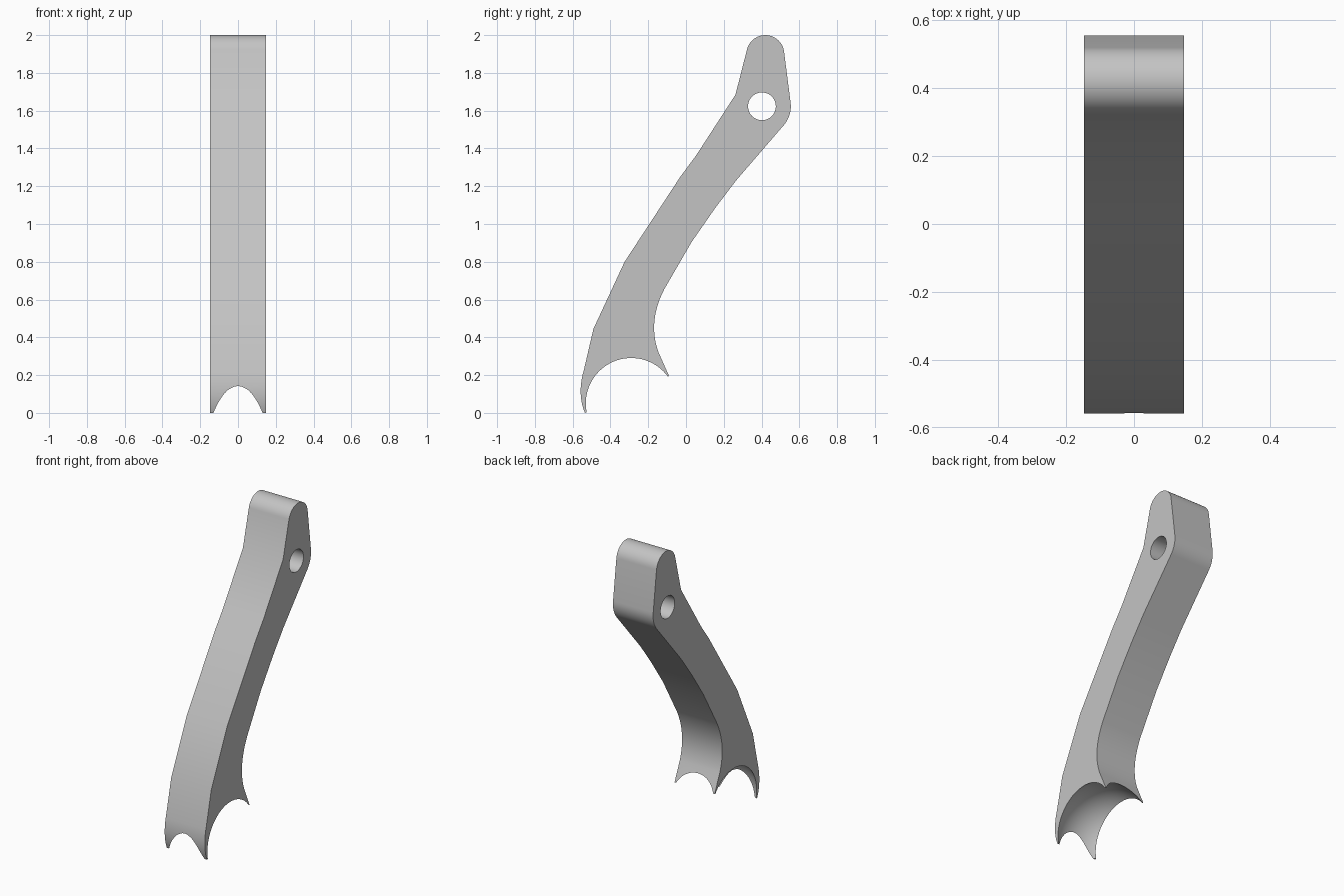
import bpy, bmesh
from math import sin, cos, radians

if "Cube" in bpy.data.objects:
    bpy.data.objects.remove(bpy.data.objects["Cube"])

HALF_WIDTH = 0.147


def arc(cy, cz, r, start, end, steps):
    """Points (y, z) along an arc, angles in degrees."""
    angles = [radians(start + (end - start) * i / steps) for i in range(steps + 1)]
    return [(cy + r * cos(a), cz + r * sin(a)) for a in angles]


def curve(p0, p1, p2, steps):
    """Quadratic bend from p0 to p2, pulled towards p1."""
    ts = [i / steps for i in range(steps + 1)]
    return [tuple((1 - t) ** 2 * a + 2 * t * (1 - t) * b + t * t * c
                  for a, b, c in zip(p0, p1, p2)) for t in ts]


# Side outline: front edge, rounded head, pivot corner, back edge, foot
profile = curve((-0.535, 0), (-0.578, 0.10), (-0.54, 0.23), 10)
profile += [(-0.49, 0.445), (-0.325, 0.80), (-0.03, 1.25), (0.055, 1.365), (0.262, 1.685)]
profile += arc(0.42, 1.9, 0.1, 165, 8, 20)
profile += arc(0.402, 1.623, 0.153, 8, -40, 8)
profile += [(0.265, 1.23), (0.155, 1.085), (0.03, 0.905)]
profile += curve((-0.115, 0.655), (-0.205, 0.48), (-0.145, 0.32), 14)
profile += [(-0.09, 0.196), (-0.29, 0.05)]

# Arm: outline extruded across the width
bm = bmesh.new()
side = bm.faces.new([bm.verts.new((-HALF_WIDTH, y, z)) for y, z in profile])
ext = bmesh.ops.extrude_face_region(bm, geom=[side])
bmesh.ops.translate(bm, vec=(2 * HALF_WIDTH, 0, 0),
                    verts=[v for v in ext["geom"] if isinstance(v, bmesh.types.BMVert)])
bmesh.ops.recalc_face_normals(bm, faces=bm.faces)
mesh = bpy.data.meshes.new("arm")
bm.to_mesh(mesh)
bm.free()
arm = bpy.data.objects.new("arm", mesh)
bpy.context.collection.objects.link(arm)

# Cutters: pivot hole and ball socket in the foot
bpy.ops.mesh.primitive_cylinder_add(vertices=48, radius=0.0735, depth=1,
                                    location=(0, 0.402, 1.623), rotation=(0, radians(90), 0))
hole_cutter = bpy.context.object
hole_cutter.name = "hole_cutter"
bpy.ops.mesh.primitive_uv_sphere_add(segments=96, ring_count=48, radius=0.282,
                                     location=(0, -0.29, 0.05))
socket_cutter = bpy.context.object
socket_cutter.name = "socket_cutter"

bpy.ops.object.select_all(action="DESELECT")
bpy.context.view_layer.objects.active = arm
arm.select_set(True)
for cutter in (hole_cutter, socket_cutter):
    cutter.hide_render = True
    mod = arm.modifiers.new(cutter.name, "BOOLEAN")
    mod.operation = "DIFFERENCE"
    mod.solver = "EXACT"
    mod.object = cutter
    bpy.ops.object.modifier_apply(modifier=mod.name)
    bpy.data.objects.remove(cutter)

# Plain grey finish
grey = bpy.data.materials.new("grey")
grey.use_nodes = True
colour = (0.55, 0.55, 0.55, 1)
grey.diffuse_color = colour
grey.node_tree.nodes["Principled BSDF"].inputs["Base Color"].default_value = colour
arm.data.materials.clear()
arm.data.materials.append(grey)
bpy.ops.object.shade_smooth_by_angle(angle=radians(30))
